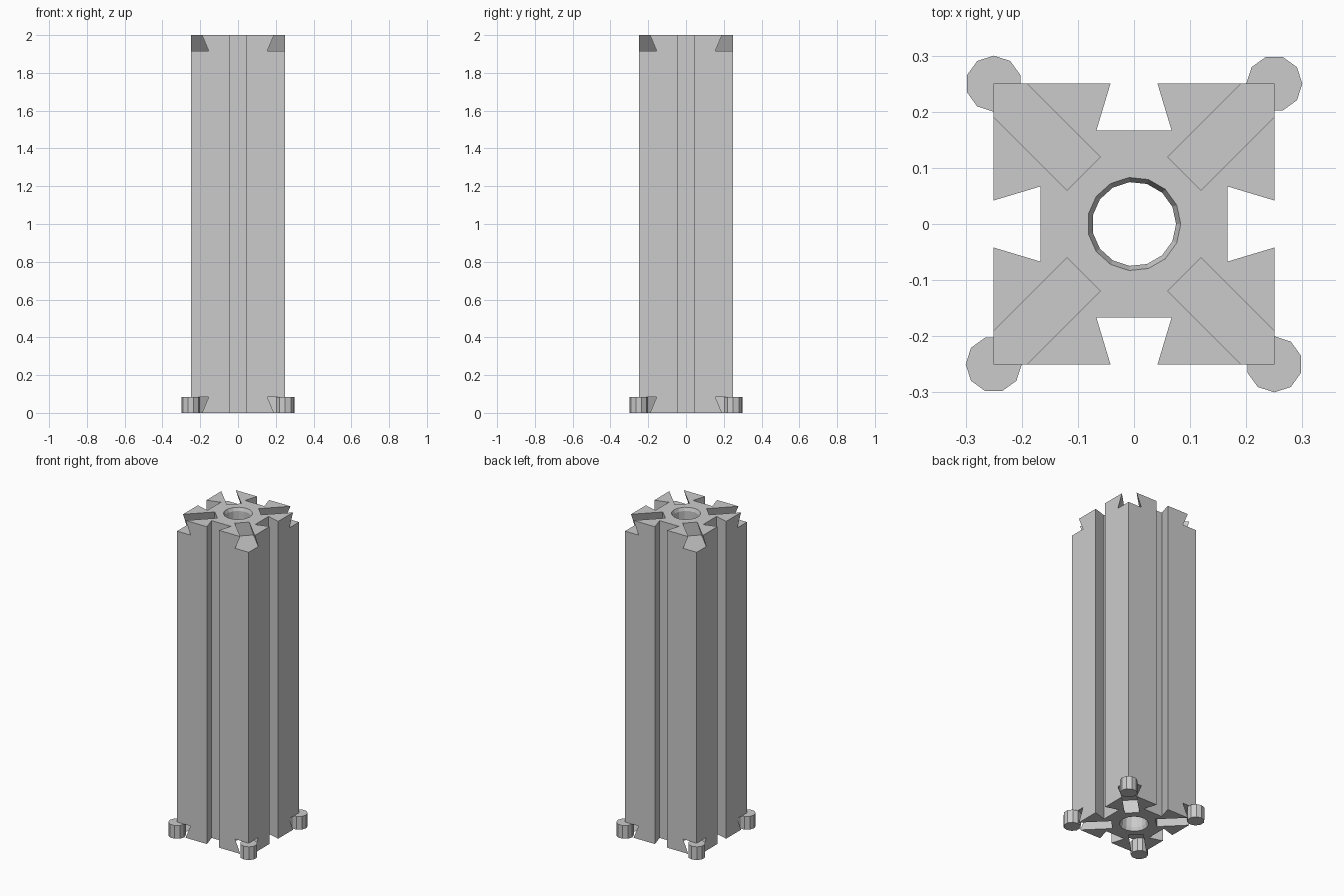
import bpy, bmesh
from math import sin, cos, pi

if "Cube" in bpy.data.objects:
    bpy.data.objects.remove(bpy.data.objects["Cube"], do_unlink=True)

HEIGHT, HALF = 2.0, 0.25
DEPTH = HALF / 3               # depth of every dovetail groove
MOUTH, FLOOR = 0.042, 0.067    # dovetail half widths

grey = bpy.data.materials.new("plain grey")
grey.use_nodes = True
grey.diffuse_color = (0.6, 0.6, 0.6, 1)
grey.node_tree.nodes["Principled BSDF"].inputs["Base Color"].default_value = (0.6, 0.6, 0.6, 1)


def loft(name, rings):
    """Solid skinned through matching rings of points, capped at both ends."""
    bm = bmesh.new()
    loops = [[bm.verts.new(p) for p in ring] for ring in rings]
    n = len(loops[0])
    for a, b in zip(loops, loops[1:]):
        for i in range(n):
            j = (i + 1) % n
            bm.faces.new((a[i], a[j], b[j], b[i]))
    bm.faces.new(loops[0][::-1])
    bm.faces.new(loops[-1])
    bmesh.ops.recalc_face_normals(bm, faces=bm.faces[:])
    mesh = bpy.data.meshes.new(name)
    bm.to_mesh(mesh)
    bm.free()
    mesh.materials.append(grey)
    obj = bpy.data.objects.new(name, mesh)
    bpy.context.collection.objects.link(obj)
    return obj


def turn(x, y, angle):
    return x * cos(angle) - y * sin(angle), x * sin(angle) + y * cos(angle)


def circle(radius, sides, z, cx=0, cy=0, start=0):
    return [(cx + radius * cos(start + 2 * pi * i / sides),
             cy + radius * sin(start + 2 * pi * i / sides), z) for i in range(sides)]


# Square column with a full-height dovetail groove in each side
side = [(HALF, -HALF), (HALF, -MOUTH), (HALF - DEPTH, -FLOOR),
        (HALF - DEPTH, FLOOR), (HALF, MOUTH)]
outline = [turn(x, y, k * pi / 2) for k in range(4) for x, y in side]
column = loft("column", [[(x, y, z) for x, y in outline] for z in (0, HEIGHT)])

# Central bore with a small countersink at both ends
lip = 0.02
bore = [(-lip, 0.0917), (lip, 0.075), (HEIGHT - lip, 0.075), (HEIGHT + lip, 0.0917)]
cutters = [loft("bore_cutter", [circle(r, 15, z) for z, r in bore])]

# Diagonal dovetail slots in the top and bottom corners
over = 0.02
narrow = MOUTH - (FLOOR - MOUTH) * over / DEPTH
for k in range(4):
    angle = pi / 4 + k * pi / 2
    for end, direction in ((HEIGHT, 1), (0, -1)):
        section = [(-FLOOR, -DEPTH), (FLOOR, -DEPTH), (narrow, over), (-narrow, over)]
        cutters.append(loft("slot_cutter", [
            [(*turn(r, w, angle), end + direction * h) for w, h in section]
            for r in (0.127, 0.5)]))

for cutter in cutters:
    cutter.hide_render = True
    cut = column.modifiers.new("cut", "BOOLEAN")
    cut.operation = "DIFFERENCE"
    cut.solver = "EXACT"
    cut.object = cutter

# Bake the cuts and remove the cutters
bpy.context.view_layer.update()
graph = bpy.context.evaluated_depsgraph_get()
baked = bpy.data.meshes.new_from_object(column.evaluated_get(graph))
column.modifiers.clear()
column.data = baked
baked.name = "column"
for cutter in cutters:
    bpy.data.objects.remove(cutter, do_unlink=True)

# Ten-sided pegs standing in the bottom slots at the corners
for k, corner in enumerate(("back_left", "back_right", "front_right", "front_left")):
    angle = k * pi / 2
    cx, cy = turn(HALF, HALF, angle)
    loft("corner_peg_" + corner,
         [circle(0.05, 10, z, cx, cy, angle) for z in (0, DEPTH)])
